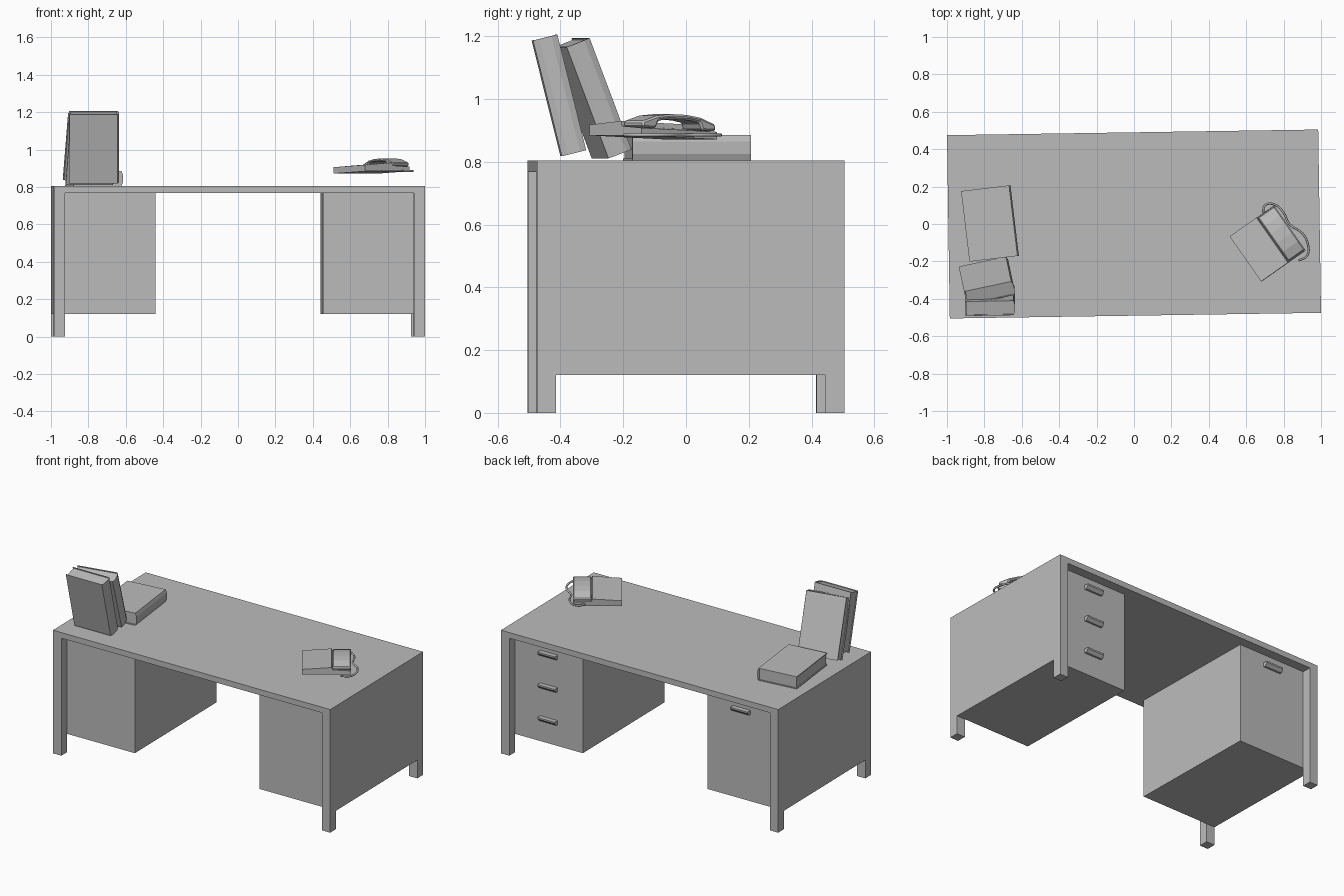
import bpy, bmesh
from math import radians, cos, sin
from mathutils import Matrix, Vector

if "Cube" in bpy.data.objects:
    bpy.data.objects.remove(bpy.data.objects["Cube"])

GREY = (0.5, 0.5, 0.5, 1)
grey = bpy.data.materials.new("plain_grey")
grey.use_nodes = True
grey.diffuse_color = GREY
grey.node_tree.nodes["Principled BSDF"].inputs["Base Color"].default_value = GREY

DESK = Matrix.Rotation(radians(0.87), 4, "Z")


def finish(name, bm, matrix):
    bmesh.ops.recalc_face_normals(bm, faces=bm.faces)
    mesh = bpy.data.meshes.new(name)
    bm.to_mesh(mesh)
    bm.free()
    mesh.materials.append(grey)
    obj = bpy.data.objects.new(name, mesh)
    obj.matrix_world = matrix
    bpy.context.collection.objects.link(obj)
    return obj


def box(name, low, high, matrix=DESK):
    bm = bmesh.new()
    bmesh.ops.create_cube(bm, size=1)
    low, high = Vector(low), Vector(high)
    size = high - low
    for v in bm.verts:
        v.co = (low + high) / 2 + Vector(a * b for a, b in zip(v.co, size))
    return finish(name, bm, matrix)


def prism(name, outline, place, start, end, matrix):
    """Extrude a 2D outline; place(a, b, depth) gives the 3D point."""
    bm = bmesh.new()
    face = bm.faces.new([bm.verts.new(place(a, b, start)) for a, b in outline])
    shift = Vector(place(0, 0, end)) - Vector(place(0, 0, start))
    geom = bmesh.ops.extrude_face_region(bm, geom=[face])["geom"]
    moved = [g for g in geom if isinstance(g, bmesh.types.BMVert)]
    bmesh.ops.translate(bm, verts=moved, vec=shift)
    return finish(name, bm, matrix)


# Desk: top, legs, pedestals
W, D, LEG, UNDER, TOP = 0.9925, 0.49, 0.06, 0.768, 0.805
IN = D - LEG
box("desk_top", (-W, -D, UNDER), (W, D, TOP))
for sx, side in ((1, "left"), (-1, "right")):
    for sy, end in ((1, "back"), (-1, "front")):
        xs = sorted((sx * W, sx * (W - LEG)))
        ys = sorted((sy * D, sy * IN))
        box(f"{end}_{side}_leg", (xs[0], ys[0], 0), (xs[1], ys[1], UNDER))
    xs = sorted((sx * W, sx * 0.447))
    box(f"{side}_pedestal", (xs[0], -IN, 0.12), (xs[1], IN, UNDER))

# Drawer handles on the back: three on one pedestal, one on the other
grip = [(0, -0.014), (0.012, -0.014), (0.03, 0.004), (0.03, 0.014), (0, 0.014)]
for i, (x, z) in enumerate(((0.69, 0.70), (0.69, 0.487), (0.69, 0.272), (-0.69, 0.70))):
    prism(f"drawer_handle_{i + 1}", grip, lambda a, b, d: (d, a, b), -0.062, 0.062,
          DESK @ Matrix.Translation((x, IN, z)))

# Books: wrapped cover with a slightly rounded spine, and inset pages
cover = [(-0.133, -0.04), (0.125, -0.04), (0.133, -0.02), (0.133, 0.02), (0.125, 0.04),
         (-0.133, 0.04), (-0.133, 0.035), (0.12, 0.035), (0.12, -0.035), (-0.133, -0.035)]
for name, spot, lean, yaw in (("flat_book", (-0.77, 0.003, 0.845), -90, 6.8),
                              ("leaning_book", (-0.77, -0.405, 1.012), 14, 1),
                              ("tilted_book", (-0.785, -0.303, 1.003), 21, 12)):
    m = (Matrix.Translation(spot) @ Matrix.Rotation(radians(yaw), 4, "Z")
         @ Matrix.Rotation(radians(lean), 4, "X"))
    prism(name + "_cover", cover, lambda a, b, d: (a, b, d), -0.19, 0.19, m)
    box(name + "_pages", (-0.127, -0.036, -0.185), (0.122, 0.036, 0.185), m)

# Telephone: sloped body, arched handset, cord (local x = depth, y = width)
PHONE = (Matrix.Translation((0.715, -0.105, 0.878)) @ Matrix.Rotation(radians(35), 4, "Z")
         @ Matrix.Rotation(radians(-2.5), 4, "X"))
body = [(-0.145, 0), (-0.145, 0.034), (0.03, 0.046), (0.035, 0.03), (0.145, 0.024), (0.145, 0)]
prism("phone_body", body, lambda a, b, d: (a, d, b), -0.147, 0.147, PHONE)
half = [(0.143, 0.026), (0.143, 0.046), (0.085, 0.066), (0.03, 0.073)]
under = [(0.04, 0.056), (0.08, 0.05), (0.09, 0.026)]
arch = half + [(-a, b) for a, b in half[::-1]] + [(-a, b) for a, b in under[::-1]] + under
handset = prism("phone_handset", arch, lambda a, b, d: (d, a, b), 0.036, 0.145, PHONE)
bevel = handset.modifiers.new("soft_edges", "BEVEL")
bevel.width, bevel.segments = 0.006, 1

curve = bpy.data.curves.new("phone_cord", "CURVE")
curve.dimensions = "3D"
curve.bevel_depth, curve.bevel_resolution, curve.resolution_u = 0.006, 1, 4
path = [(0.69, 0.06), (0.70, 0.10), (0.75, 0.105), (0.80, 0.06), (0.83, 0),
        (0.90, -0.05), (0.93, -0.11), (0.925, -0.17), (0.88, -0.195)]
spline = curve.splines.new("BEZIER")
spline.bezier_points.add(len(path) - 1)
for p, (x, y) in zip(spline.bezier_points, path):
    p.co = (x, y, 0.886)
    p.handle_left_type = p.handle_right_type = "AUTO"
curve.materials.append(grey)
cord = bpy.data.objects.new("phone_cord", curve)
bpy.context.collection.objects.link(cord)
